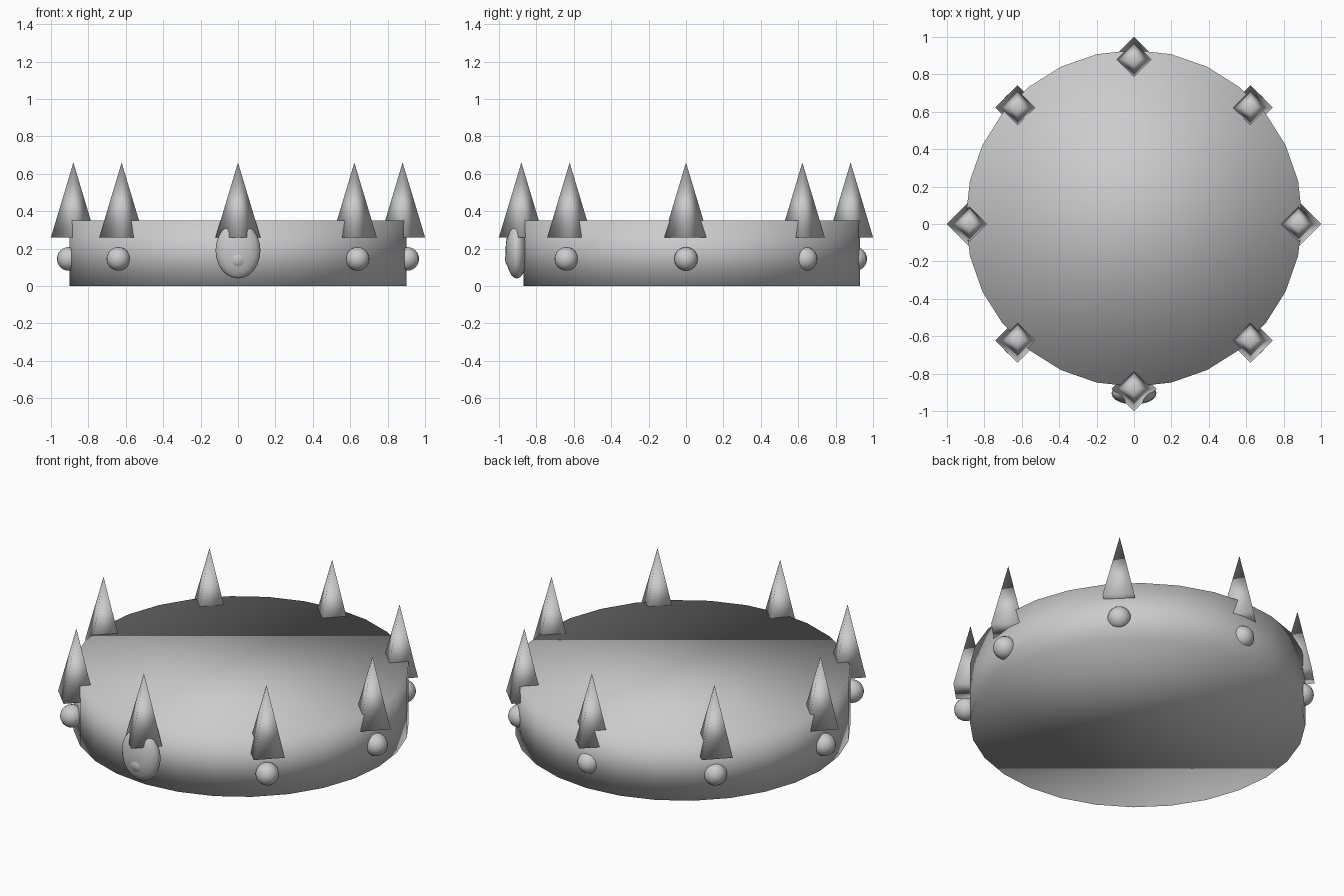
import bpy
from math import cos, sin, pi

if "Cube" in bpy.data.objects:
    bpy.data.objects.remove(bpy.data.objects["Cube"])


def finish(name, scale=(1, 1, 1)):
    ob = bpy.context.object
    ob.name = name
    ob.scale = scale
    bpy.ops.object.shade_smooth()
    return ob


def ball(name, loc, scale):
    bpy.ops.mesh.primitive_uv_sphere_add(segments=20, ring_count=12, radius=1, location=loc)
    return finish(name, scale)


# Solid band, softly shaded, set slightly back
bpy.ops.mesh.primitive_cylinder_add(vertices=28, radius=0.9, depth=0.35,
                                    location=(0, 0.03, 0.175))
finish("crown_band")

# Eight four-sided spikes (axis-aligned diamonds), each with a round stud below
for i in range(8):
    a = -pi / 2 + i * pi / 4
    c, s = cos(a), sin(a)
    bpy.ops.mesh.primitive_cone_add(vertices=4, radius1=0.12, radius2=0, depth=0.4,
                                    location=(0.88 * c, 0.88 * s, 0.46))
    finish(f"spike_{i + 1}")
    ball(f"stud_{i + 1}", (0.905 * c, 0.905 * s, 0.145), (0.063,) * 3)

# Large oval jewel at the front
ball("front_jewel", (0, -0.905, 0.19), (0.12, 0.06, 0.15))
